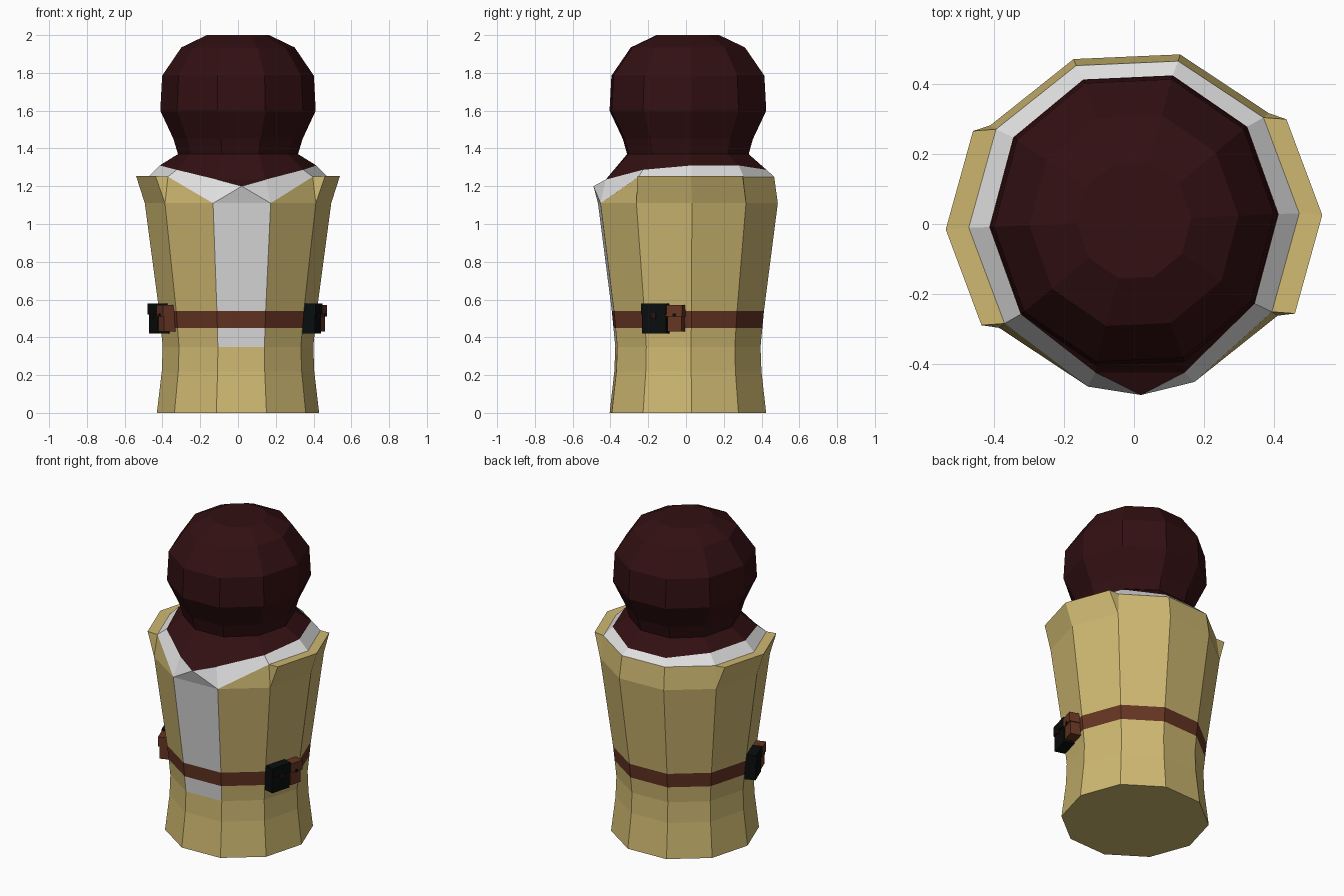
import bpy, bmesh, math
from mathutils import Matrix, Vector

if "Cube" in bpy.data.objects:
    bpy.data.objects.remove(bpy.data.objects["Cube"])

N, TURN, CY = 10, math.radians(2.5), 0.01


def mat(name, rgb):
    m = bpy.data.materials.new(name)
    m.diffuse_color = (*rgb, 1)
    m.use_nodes = True
    m.node_tree.nodes["Principled BSDF"].inputs["Base Color"].default_value = m.diffuse_color
    return m


YELLOW = mat("tan cloth", (0.62, 0.48, 0.165))
WHITE = mat("white cloth", (0.75, 0.75, 0.75))
MAROON = mat("dark maroon", (0.032, 0.005, 0.006))
BELT = mat("belt leather", (0.13, 0.035, 0.017))
LEATHER = mat("pouch leather", (0.13, 0.036, 0.016))
BLACK = mat("black", (0.003, 0.004, 0.004))


def ring(r, z, sy=1.0):
    """Ten-sided ring of points."""
    return [Vector((r * math.cos(TURN + k * math.tau / N),
                    CY + sy * r * math.sin(TURN + k * math.tau / N), z)) for k in range(N)]


def build(name, faces, mats):
    """faces: list of (points, material index)."""
    bm = bmesh.new()
    for pts, mi in faces:
        bm.faces.new([bm.verts.new(p) for p in pts]).material_index = mi
    bmesh.ops.remove_doubles(bm, verts=bm.verts, dist=1e-4)
    bmesh.ops.recalc_face_normals(bm, faces=bm.faces)
    me = bpy.data.meshes.new(name)
    bm.to_mesh(me)
    bm.free()
    for m in mats:
        me.materials.append(m)
    ob = bpy.data.objects.new(name, me)
    bpy.context.collection.objects.link(ob)
    return ob


def strip(a, b, k):
    j = (k + 1) % N
    return [a[k], a[j], b[j], b[k]]


# shared rings: robe shoulder, collar outer edge, collar inner edge, neck
FRONT = 7                                    # front column lies between points 7 and 8
shoulder = ring(0.494, 1.11)
outer = ring(0.474, 1.25)
inner = ring(0.415, 1.31, 1.04)
for k in (7, 8):
    outer[k] = shoulder[k]
    inner[k] = Vector((inner[k].x, -0.425, 1.235))
for k in (2, 3, 6, 9):
    inner[k].z = 1.287
tip = Vector((0.02, -0.49, 1.2))
neck = ring(0.318, 1.37, 1.05)

# robe with painted belt row and white front panel
rows = [ring(r, z) for r, z in [(0.43, 0), (0.404, 0.22), (0.399, 0.35), (0.409, 0.45), (0.418, 0.54)]]
rows.append(shoulder)
faces = [(rows[0], 0)]
for i in range(5):
    for k in range(N):
        mi = 2 if i == 3 else 1 if (k == FRONT and i >= 2) else 0
        faces.append((strip(rows[i], rows[i + 1], k), mi))
flare = [p + Vector((math.copysign(0.066, p.x), -0.005, 0.004)) for p in outer]
for k in range(N):
    j = (k + 1) % N
    if k in (9, 0, 4, 5):                    # flared shoulders with a flat top
        faces += [(strip(shoulder, flare, k), 0), (strip(flare, outer, k), 0)]
    elif k == 6:
        faces.append(([shoulder[6], shoulder[7], outer[6]], 0))
    elif k == 8:
        faces.append(([shoulder[8], shoulder[9], outer[9]], 0))
    elif k != FRONT:
        faces.append((strip(shoulder, outer, k), 0))
for k in (1, 4, 6, 9):                       # flare ends
    faces.append(([shoulder[k], flare[k], outer[k]], 0))
build("robe", faces, [YELLOW, WHITE, BELT])

# white collar
faces = [(strip(outer, inner, k), 0) for k in range(N) if k != FRONT]
faces += [([outer[7], outer[8], tip], 0), ([outer[7], tip, inner[7]], 0), ([outer[8], inner[8], tip], 0)]
build("collar", faces, [WHITE])

# hood, running down into a point at the front
rows = [inner, neck] + [ring(r, z, 1.045) for r, z in
                        [(0.342, 1.45), (0.412, 1.6), (0.402, 1.785), (0.30, 1.935), (0.165, 2.0)]]
faces = [(strip(rows[i], rows[i + 1], k), 0) for i in range(6) for k in range(N)]
faces += [([inner[7], tip, inner[8]], 0), (rows[-1], 0)]
build("hood", faces, [MAROON])


def box(name, m, angle, out, side, z, size):
    """Box on the belt: size is depth, width, height, in the frame of one robe side."""
    bm = bmesh.new()
    bmesh.ops.create_cube(bm, size=1)
    frame = Matrix.Translation((0, CY, 0)) @ Matrix.Rotation(angle, 4, 'Z')
    bm.transform(frame @ Matrix.Translation((out, side, z)) @ Matrix.Diagonal((*size, 1)))
    me = bpy.data.meshes.new(name)
    bm.to_mesh(me)
    bm.free()
    me.materials.append(m)
    bpy.context.collection.objects.link(bpy.data.objects.new(name, me))


# a pair of pouches on each side of the belt
for label, deg in (("right", -15.5), ("left", 200.5)):
    a = math.radians(deg)
    box(label + "_black_pouch", BLACK, a, 0.422, -0.06, 0.495, (0.066, 0.132, 0.15))
    box(label + "_black_pouch_lid", BLACK, a, 0.425, -0.06, 0.55, (0.074, 0.138, 0.06))
    box(label + "_black_pouch_stud", MAROON, a, 0.463, -0.06, 0.515, (0.006, 0.025, 0.03))
    box(label + "_brown_pouch", LEATHER, a, 0.42, 0.052, 0.495, (0.066, 0.078, 0.13))
    box(label + "_brown_pouch_lid", LEATHER, a, 0.424, 0.052, 0.54, (0.074, 0.088, 0.06))
    box(label + "_brown_pouch_stud", BLACK, a, 0.462, 0.052, 0.517, (0.006, 0.014, 0.016))
